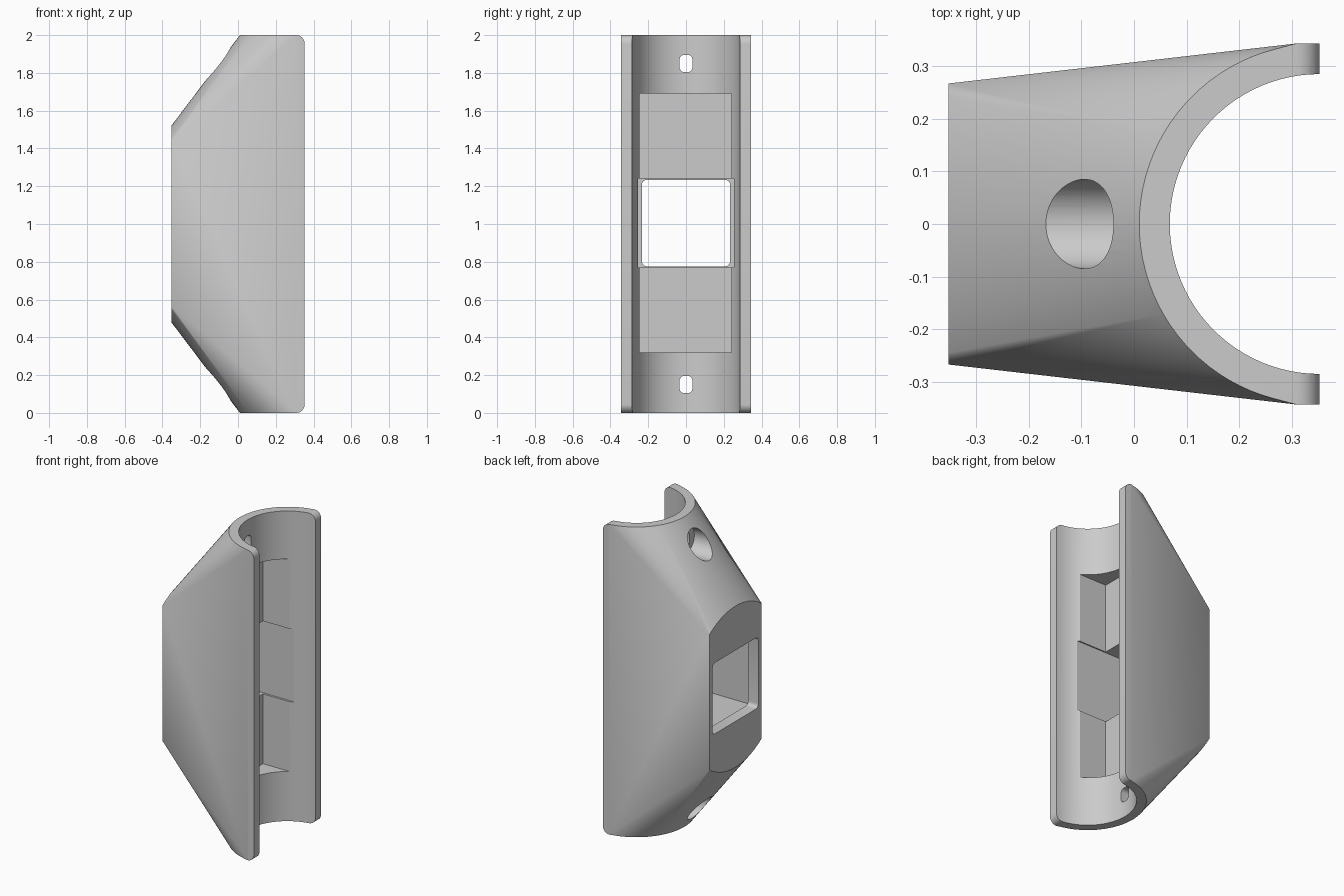
import bpy, bmesh
from math import sin, cos, pi, radians, sqrt
from mathutils import Matrix

cube = bpy.data.objects.get("Cube")
if cube:
    bpy.data.objects.remove(cube, do_unlink=True)

grey = bpy.data.materials.new("light grey plastic")
grey.use_nodes = True
colour = (0.6, 0.6, 0.6, 1)
grey.diffuse_color = colour
grey.node_tree.nodes["Principled BSDF"].inputs["Base Color"].default_value = colour

FRONT, BACK = 0.353, -0.353      # open side and window side, along x
OUTER, INNER = 0.343, 0.285      # radii of the half round trough
MID = 1.0                        # mirror height


def to_object(name, bm):
    bmesh.ops.recalc_face_normals(bm, faces=bm.faces)
    mesh = bpy.data.meshes.new(name)
    bm.to_mesh(mesh)
    bm.free()
    mesh.materials.append(grey)
    obj = bpy.data.objects.new(name, mesh)
    bpy.context.collection.objects.link(obj)
    return obj


def box(name, x, y, z, radius=0):
    """Box between (low, high) pairs, with its edges along x rounded."""
    bm = bmesh.new()
    bmesh.ops.create_cube(bm, size=1)
    for v in bm.verts:
        for axis, (low, high) in enumerate((x, y, z)):
            v.co[axis] = low if v.co[axis] < 0 else high
    if radius:
        edges = [e for e in bm.edges if abs(e.verts[0].co.x - e.verts[1].co.x) > 0.01]
        bmesh.ops.bevel(bm, geom=edges, offset=radius, segments=5,
                        profile=0.5, affect='EDGES')
    return to_object(name, bm)


def cylinder(name, radius, length, centre, turn=Matrix(), sides=64):
    bm = bmesh.new()
    bmesh.ops.create_cone(bm, cap_ends=True, segments=sides, radius1=radius,
                          radius2=radius, depth=length,
                          matrix=Matrix.Translation(centre) @ turn)
    return to_object(name, bm)


# Body: hull from the half round ends to the arched back face
bm = bmesh.new()
ROUND = 0.045
STEPS = 48
for side in (-1, 1):
    for i in range(STEPS + 1):
        a = pi * i / STEPS
        x, y = FRONT - OUTER * sin(a), OUTER * cos(a)
        if x < FRONT - ROUND:
            bm.verts.new((x, y, MID + side))
    for y in (-OUTER, OUTER):
        for i in range(9):
            a = pi / 2 * i / 8
            bm.verts.new((FRONT - ROUND + ROUND * sin(a), y,
                          MID + side * (1 - ROUND + ROUND * cos(a))))
    half = 0.267
    rise = 0.085
    arc = (half ** 2 + rise ** 2) / (2 * rise)
    for i in range(25):
        y = half * (i / 12 - 1)
        drop = arc - sqrt(arc ** 2 - y ** 2)
        bm.verts.new((BACK, y, MID + side * (0.52 - drop)))
result = bmesh.ops.convex_hull(bm, input=bm.verts)
loose = [g for g in result["geom_interior"] if isinstance(g, bmesh.types.BMVert)]
bmesh.ops.delete(bm, geom=loose, context='VERTS')
bmesh.ops.dissolve_limit(bm, angle_limit=radians(0.2), verts=bm.verts, edges=bm.edges)
body = to_object("mount_body", bm)

# Cutters: trough, shallow pocket, deep middle pocket, back window
cutters = [
    cylinder("trough_cutter", INNER, 3, (FRONT, 0, MID), sides=96),
    box("pocket_cutter", (0.01, FRONT), (-0.245, 0.24), (0.32, 1.69)),
    box("deep_pocket_cutter", (-0.28, FRONT - 0.01), (-0.253, 0.253), (0.77, 1.24)),
    box("window_cutter", (-0.5, 0.2), (-0.233, 0.233), (0.776, 1.234), 0.025),
]
# Cutters: screw counterbores and slots at both ends
along_x = Matrix.Rotation(pi / 2, 4, 'Y')
for side in (-1, 1):
    z = MID + side * 0.85
    cutters.append(cylinder("counterbore_cutter", 0.085, 0.6, (-0.3, 0, z), along_x))
    cutters.append(box("slot_cutter", (-0.1, 0.2), (-0.034, 0.034),
                       (z - 0.046, z + 0.046), 0.025))

bpy.ops.object.select_all(action='DESELECT')
bpy.context.view_layer.objects.active = body
body.select_set(True)
for cutter in cutters:
    cutter.hide_render = True
    mod = body.modifiers.new(cutter.name, 'BOOLEAN')
    mod.operation = 'DIFFERENCE'
    mod.solver = 'EXACT'
    mod.object = cutter
    bpy.ops.object.modifier_apply(modifier=mod.name)
for cutter in cutters:
    bpy.data.objects.remove(cutter, do_unlink=True)

bpy.ops.object.shade_smooth_by_angle(angle=radians(25))
